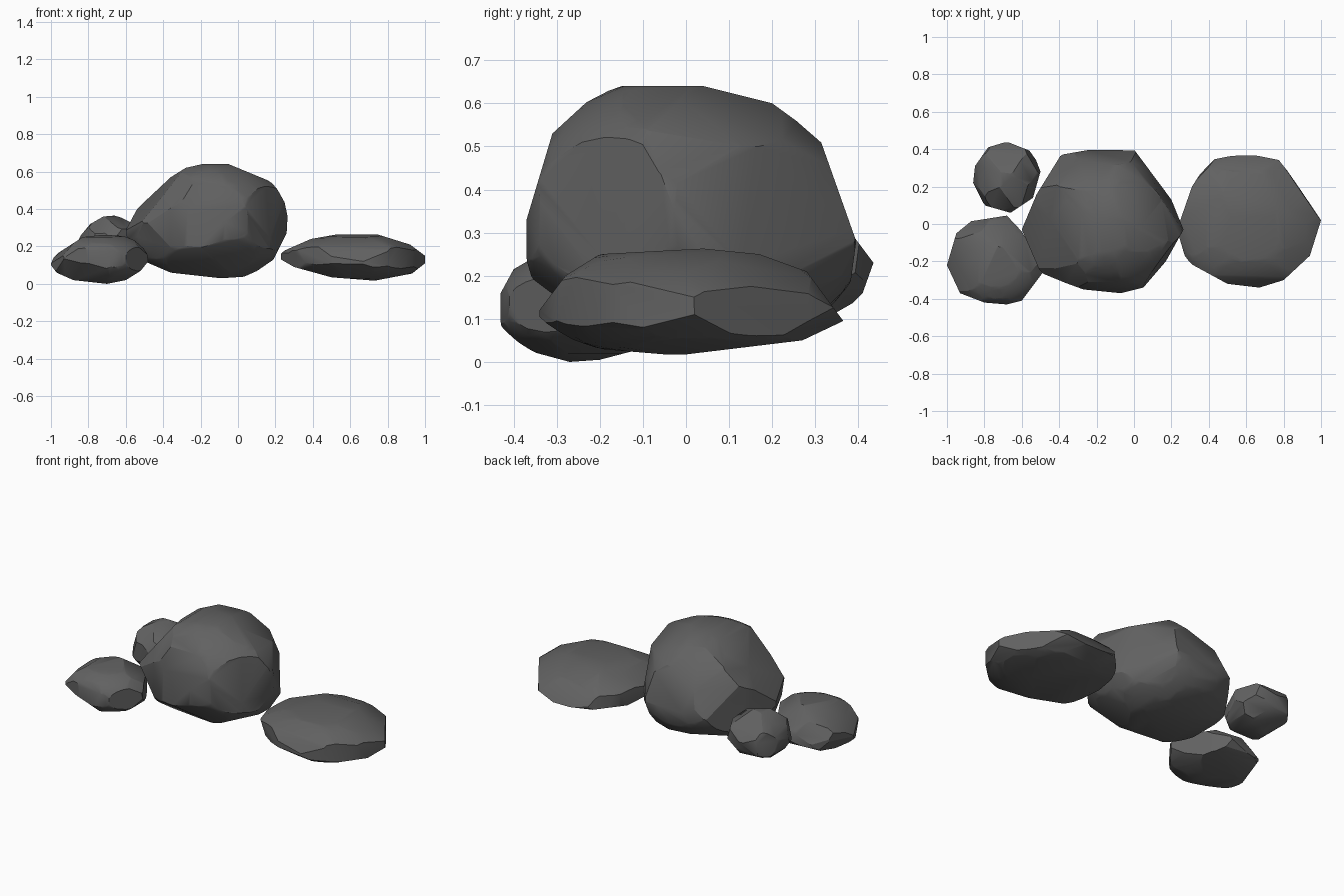
import bpy, bmesh
from math import radians, sin, cos
from mathutils import Vector, Matrix

if "Cube" in bpy.data.objects:
    bpy.data.objects.remove(bpy.data.objects["Cube"])


def oblique(az, el):
    """Right and up axes for a viewing direction turned az from the front and raised el."""
    a, e = radians(az), radians(el)
    return (Vector((cos(a), sin(a), 0)),
            Vector((-sin(a) * sin(e), cos(a) * sin(e), cos(e))))


X, Y, Z = Vector((1, 0, 0)), Vector((0, 1, 0)), Vector((0, 0, 1))
ORTHO = [(X, Z), (Y, Z), (X, Y)]
ANGLED = [oblique(35, 25), oblique(215, 25), oblique(140, -30)]
CENTRE, UNIT = Vector((0, 0, .32)), 177     # origin and scale of the angled outlines


def rock(name, front, side, top, angled, bulge=1.075):
    """Ellipsoid block chiselled flat along three straight and three angled outlines."""
    xs, ys = [p[0] for p in top], [p[1] for p in top]
    zs = [p[1] for p in front]
    lo = Vector((min(xs), min(ys), min(zs)))
    hi = Vector((max(xs), max(ys), max(zs)))
    mid, half = (lo + hi) / 2, (hi - lo) / 2
    cuts = [(o + o[:1], v, Vector(), 1, 0) for o, v in zip((front, side, top), ORTHO)]
    cuts += [(o, v, CENTRE, UNIT, .004) for o, v in zip(angled, ANGLED)]
    bm = bmesh.new()
    bmesh.ops.create_icosphere(bm, subdivisions=4, radius=bulge,
                               matrix=Matrix.Translation(mid) @ Matrix.Diagonal((*half, 1)))
    for outline, (r, u), origin, unit, slack in cuts:
        pts = [origin + r * (p[0] / unit) + u * (p[1] / unit) for p in outline]
        for p, q in zip(pts, pts[1:]):
            d = q - p
            no = (r * d.dot(u) - u * d.dot(r)).normalized()
            if no.dot((p + q) / 2 - mid) < 0:
                no.negate()
            co = max(pts, key=no.dot) + no * slack
            bmesh.ops.bisect_plane(bm, geom=bm.verts[:] + bm.edges[:] + bm.faces[:], dist=1e-5,
                                   plane_co=co, plane_no=no, clear_outer=True)
            # close the chiselled facet
            bmesh.ops.holes_fill(bm, edges=[e for e in bm.edges if e.is_boundary], sides=0)
    # clean convex skin with broad facets
    pts = [v.co.copy() for v in bm.verts]
    bm.clear()
    for p in pts:
        bm.verts.new(p)
    res = bmesh.ops.convex_hull(bm, input=bm.verts[:])
    junk = [g for g in set(res["geom_interior"]) | set(res["geom_unused"])
            if isinstance(g, bmesh.types.BMVert) and g.is_valid]
    bmesh.ops.delete(bm, geom=junk, context='VERTS')
    bmesh.ops.dissolve_limit(bm, angle_limit=radians(3), verts=bm.verts[:], edges=bm.edges[:])
    bmesh.ops.recalc_face_normals(bm, faces=bm.faces[:])
    me = bpy.data.meshes.new(name)
    bm.to_mesh(me)
    bm.free()
    ob = bpy.data.objects.new(name, me)
    bpy.context.collection.objects.link(ob)
    bpy.ops.object.select_all(action='DESELECT')
    ob.select_set(True)
    bpy.context.view_layer.objects.active = ob
    bpy.ops.object.shade_smooth_by_angle(angle=radians(30))
    mat = bpy.data.materials.get("dark_stone") or bpy.data.materials.new("dark_stone")
    mat.diffuse_color = (0.12, 0.12, 0.12, 1)
    mat.use_nodes = True
    mat.node_tree.nodes["Principled BSDF"].inputs["Base Color"].default_value = mat.diffuse_color
    me.materials.append(mat)


# tall main boulder
rock("main_boulder",
     [(-.6, .26), (-.6, .33), (-.44, .48), (-.36, .57), (-.28, .62), (-.17, .645), (-.05, .64),
      (.18, .545), (.24, .48), (.265, .36), (.26, .27), (.19, .13), (.06, .04), (-.09, .03),
      (-.36, .06), (-.5, .12)],
     [(-.375, .2), (-.37, .33), (-.31, .53), (-.19, .64), (.04, .64), (.2, .6), (.31, .52),
      (.395, .28), (.38, .17), (.27, .07), (.05, .03), (-.1, .03), (-.27, .07)],
     [(-.6, -.03), (-.52, .16), (-.39, .37), (-.22, .4), (.005, .392), (.2, .13), (.265, -.03),
      (.17, -.2), (.05, -.34), (-.07, -.37), (-.27, -.35), (-.38, -.31), (-.5, -.26)],
     ([(-80, -32), (-98, 9), (-62, 47), (-47, 61), (-18, 67), (10, 60), (31, 42), (42, 16),
       (44, -18), (28, -40), (-25, -52), (-62, -44), (-80, -32)],
      [(89, -38), (100, -10), (84, 17), (62, 48), (26, 60), (-16, 49), (-34, 27), (-43, -23),
       (-36, -41), (-24, -55), (4, -61), (42, -63)],
      [(-47, -31), (-39, 36), (-6, 44), (36, 51), (52, 42), (79, 21), (95, -8), (94, -21),
       (88, -46), (66, -68), (36, -71), (-14, -54), (-47, -31)]))

# wide flat slab on the right
rock("flat_slab",
     [(.23, .13), (.23, .17), (.39, .24), (.52, .263), (.75, .263), (.92, .21), (1, .15),
      (1, .11), (.93, .055), (.73, .017), (.5, .035), (.3, .09)],
     [(-.345, .08), (-.34, .12), (-.28, .2), (-.2, .25), (.04, .263), (.17, .25), (.28, .21),
      (.365, .095), (.27, .05), (-.02, .015), (-.2, .03)],
     [(.23, -.03), (.31, .2), (.4, .34), (.55, .37), (.76, .36), (.91, .17), (1, .02),
      (.94, -.17), (.8, -.3), (.67, -.34), (.5, -.32), (.28, -.2)],
     ([(23, -47), (30, -38), (49, -27), (87, -22), (114, -25), (134, -34), (148, -45),
       (148, -75), (137, -84), (83, -92), (46, -85), (28, -63), (23, -47)],
      [(-41, 19), (-56, 27), (-94, 32), (-133, 25), (-146, 17), (-147, -18), (-128, -33),
       (-93, -37), (-54, -32), (-43, -26)],
      [(-151, 12), (-142, 31), (-106, 39), (-64, 41), (-44, 37), (-20, 20), (-18, 2),
       (-34, -27), (-67, -31), (-104, -25), (-146, -12), (-151, 12)]))

# low stone at front left
rock("front_stone",
     [(-1, .1), (-1, .14), (-.83, .25), (-.7, .265), (-.54, .245), (-.49, .19), (-.48, .12),
      (-.52, .07), (-.6, .02), (-.7, 0), (-.88, .02), (-.97, .06)],
     [(-.435, .06), (-.43, .16), (-.4, .215), (-.34, .25), (-.12, .262), (0, .21), (.045, .12),
      (.01, .06), (-.2, .005), (-.27, 0), (-.4, .035)],
     [(-1, -.22), (-.95, -.05), (-.87, .015), (-.68, .045), (-.6, -.04), (-.48, -.25),
      (-.6, -.41), (-.68, -.43), (-.8, -.42), (-.93, -.37)],
     ([(-173, -11), (-159, 3), (-144, 13), (-124, 15), (-102, 11), (-89, -5), (-84, -21),
       (-99, -38), (-137, -39), (-162, -22), (-173, -11)],
      [(96, -22), (124, -19), (149, -22), (164, -34), (174, -50), (169, -65), (156, -74),
       (134, -78), (106, -71)],
      [(34, -73), (46, -63), (81, -58), (106, -66), (116, -78), (123, -87), (106, -110),
       (84, -118), (61, -115), (36, -98), (34, -73)]))

# small round stone at back left
rock("back_stone",
     [(-.86, .22), (-.84, .26), (-.79, .32), (-.72, .36), (-.66, .365), (-.58, .34), (-.51, .27),
      (-.5, .2), (-.55, .12), (-.66, .075), (-.75, .08), (-.83, .15)],
     [(.06, .24), (.1, .32), (.18, .36), (.27, .365), (.39, .29), (.435, .23), (.41, .16),
      (.36, .11), (.25, .075), (.14, .1), (.07, .17)],
     [(-.86, .22), (-.85, .31), (-.78, .41), (-.68, .44), (-.54, .385), (-.5, .28), (-.54, .14),
      (-.66, .06), (-.8, .1)],
     ([(-105, 22), (-100, 40), (-89, 50), (-72, 54), (-60, 49)],
      [(42, -66), (47, -47), (59, -37), (84, -37), (101, -47), (105, -67), (92, -84),
       (76, -85), (54, -80), (42, -66)],
      [(89, -40), (101, -18), (124, -11), (148, -18), (154, -35), (152, -48), (131, -65),
       (116, -69), (96, -58), (89, -40)]))
